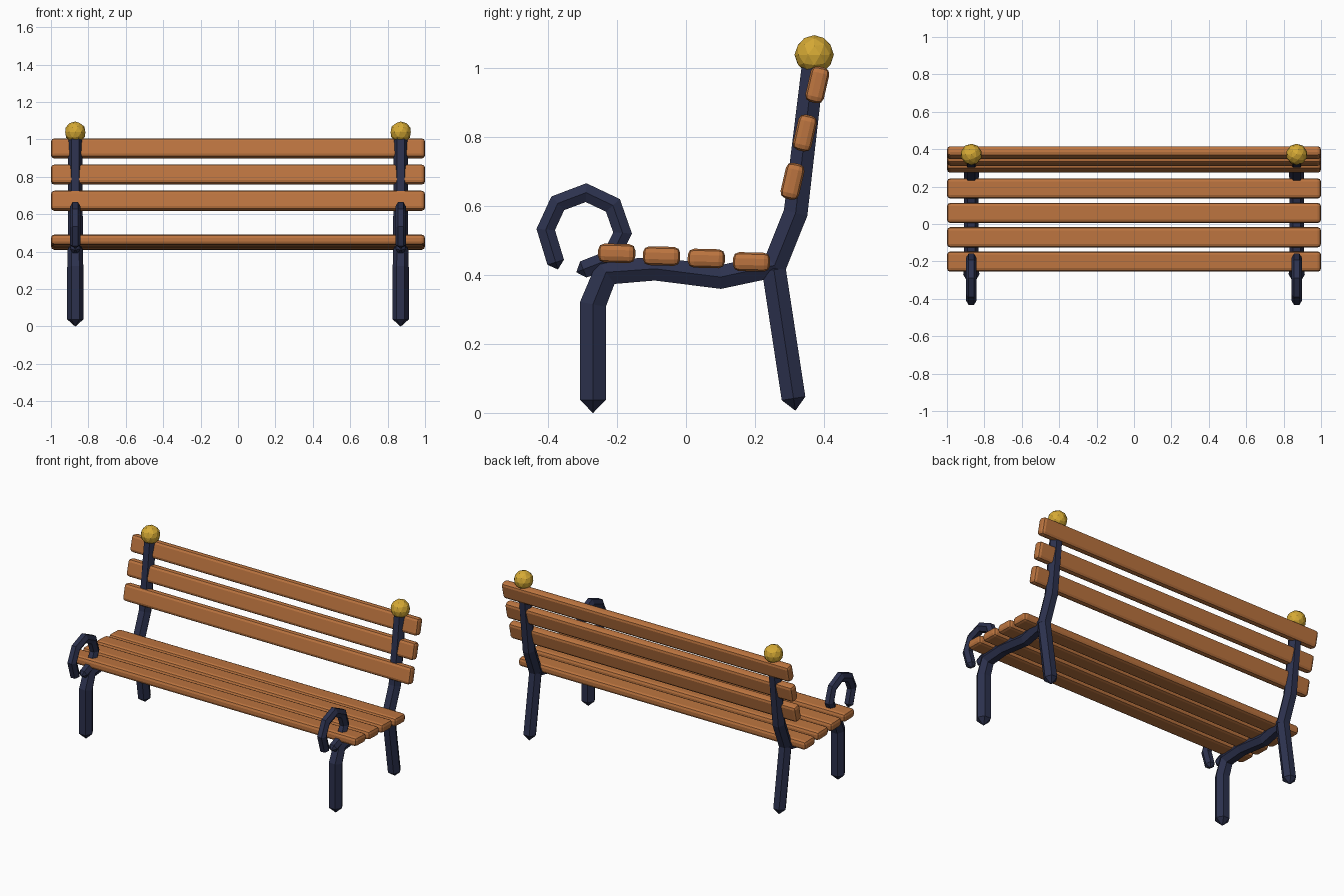
import bpy, bmesh, math
from mathutils import Vector

if "Cube" in bpy.data.objects:
    bpy.data.objects.remove(bpy.data.objects["Cube"])


def material(name, rgb):
    m = bpy.data.materials.new(name)
    m.diffuse_color = (*rgb, 1)
    m.use_nodes = True
    m.node_tree.nodes["Principled BSDF"].inputs["Base Color"].default_value = m.diffuse_color
    return m


wood = material("warm wood", (0.50, 0.175, 0.05))
iron = material("dark blue iron", (0.025, 0.031, 0.075))
gold = material("gold", (0.67, 0.40, 0.035))
SIDE = 0.87  # x of the iron frames


def finish(name, bm, mat):
    bmesh.ops.recalc_face_normals(bm, faces=bm.faces)
    me = bpy.data.meshes.new(name)
    bm.to_mesh(me)
    bm.free()
    me.materials.append(mat)
    ob = bpy.data.objects.new(name, me)
    bpy.context.collection.objects.link(ob)
    return ob


def mirror(ob):
    ob.modifiers.new("mirror", 'MIRROR').use_axis[0] = True
    return ob


def tube(name, path, cone=0.9):
    """Hexagonal bar swept along (y, z, radius) points, mitred, with pointed ends."""
    bm = bmesh.new()
    pts = [Vector((p[0], p[1])) for p in path]
    rings = []
    for i, p in enumerate(pts):
        a = (p - pts[i - 1]).normalized() if i else (pts[1] - p).normalized()
        b = (pts[i + 1] - p).normalized() if i < len(pts) - 1 else a
        t = (a + b).normalized()
        n = Vector((-t.y, t.x)) / max(t.dot(a), 0.5)
        r = path[i][2]
        ring = []
        for k in range(6):
            ang = k * math.pi / 3
            q = p + n * r * math.sin(ang)
            ring.append(bm.verts.new((SIDE + r * math.cos(ang), q.x, q.y)))
        rings.append(ring)
    for r0, r1 in zip(rings, rings[1:]):
        for k in range(6):
            j = (k + 1) % 6
            bm.faces.new((r0[k], r0[j], r1[j], r1[k]))
    for end, inner in ((0, 1), (-1, -2)):
        d = (pts[end] - pts[inner]).normalized()
        q = pts[end] + d * path[end][2] * cone
        tip = bm.verts.new((SIDE, q.x, q.y))
        for k in range(6):
            bm.faces.new((rings[end][k], rings[end][(k + 1) % 6], tip))
    return mirror(finish(name, bm, iron))


def slat(name, y, z, size_y, size_z, tilt):
    bm = bmesh.new()
    bmesh.ops.create_cube(bm, size=1)
    bmesh.ops.scale(bm, vec=(2.0, size_y, size_z), verts=bm.verts)
    bmesh.ops.bevel(bm, geom=bm.edges[:], offset=0.018, segments=2,
                    profile=0.5, affect='EDGES')
    ob = finish(name, bm, wood)
    ob.location = (0, y, z)
    ob.rotation_euler.x = math.radians(tilt)


# Iron frame: front leg, seat rail and back post in one bar
tube("front_leg_and_back_post", [
    (-0.27, 0.038, 0.043), (-0.27, 0.315, 0.043), (-0.232, 0.408, 0.041),
    (-0.09, 0.418, 0.039), (0.10, 0.394, 0.039), (0.257, 0.428, 0.040),
    (0.318, 0.58, 0.040), (0.368, 1.0, 0.038)])
# Rear legs
tube("back_leg", [(0.312, 0.042, 0.040), (0.255, 0.415, 0.040)])
# Curled armrests with a short stub under the seat
tube("armrest", [
    (-0.378, 0.437, 0.029), (-0.407, 0.532, 0.029), (-0.372, 0.608, 0.029),
    (-0.290, 0.639, 0.029), (-0.212, 0.602, 0.029), (-0.184, 0.522, 0.029),
    (-0.222, 0.446, 0.029), (-0.298, 0.416, 0.029)], 0.75)

# Gold ball finials
bm = bmesh.new()
bmesh.ops.create_icosphere(bm, subdivisions=2, radius=0.057)
bmesh.ops.translate(bm, vec=(SIDE, 0.372, 1.039), verts=bm.verts)
mirror(finish("finial", bm, gold))

# Wooden slats of the seat and backrest
for i, (y, z) in enumerate([(-0.201, 0.463), (-0.071, 0.455), (0.059, 0.448), (0.190, 0.438)]):
    slat(f"seat_slat_{i + 1}", y, z, 0.108, 0.055, -1.5)
for i, (y, z) in enumerate([(0.309, 0.672), (0.345, 0.812), (0.381, 0.952)]):
    slat(f"back_slat_{i + 1}", y, z, 0.055, 0.106, -13)
